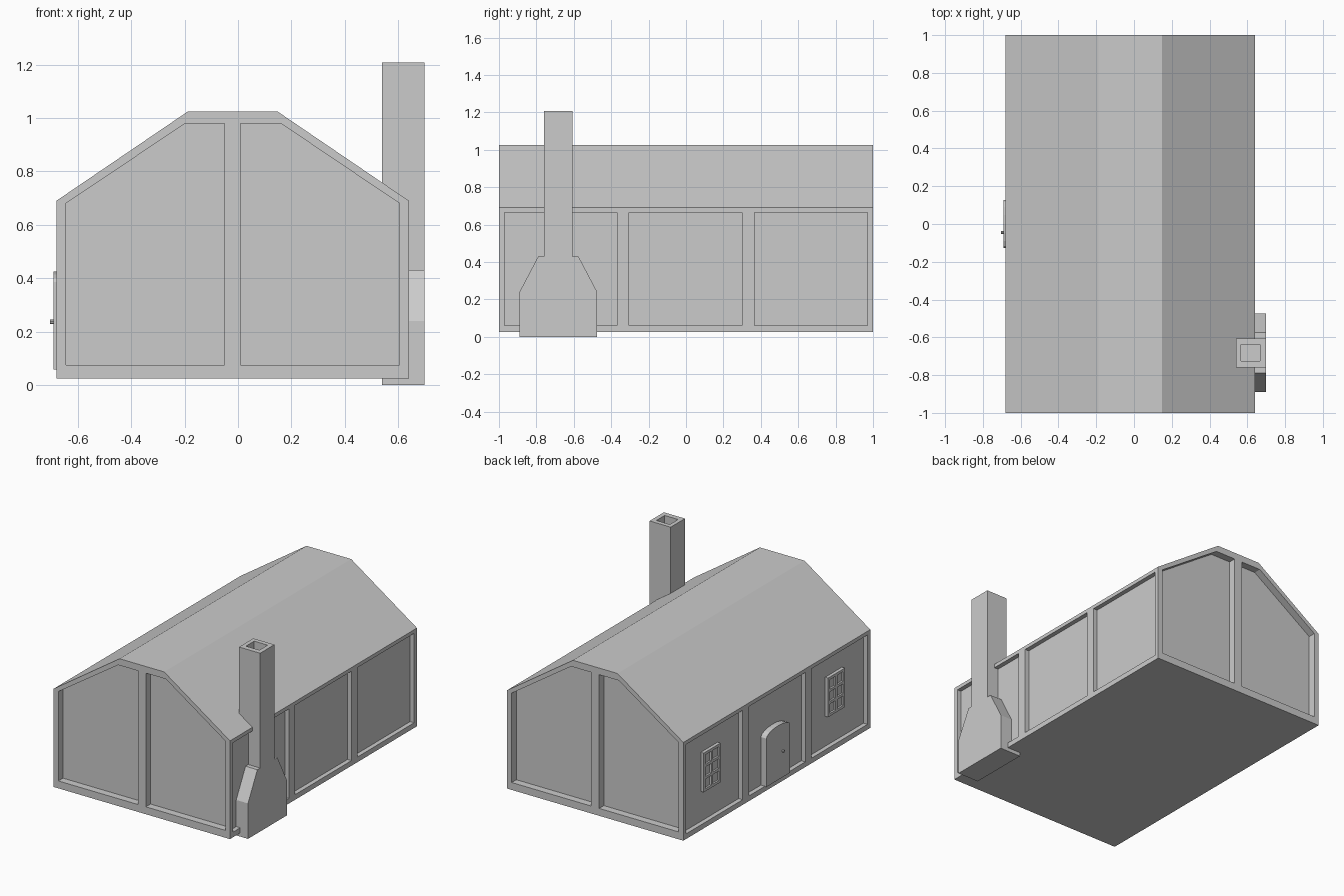
import bpy, bmesh, math
from mathutils import Vector

if "Cube" in bpy.data.objects:
    bpy.data.objects.remove(bpy.data.objects["Cube"])


def add_prism(bm, pts, axis, a, b):
    """Extrude a closed profile along an axis: 'y' profiles are (x,z), 'x' are (y,z), 'z' are (x,y)."""
    def place(p, t):
        return {'x': (t, p[0], p[1]), 'y': (p[0], t, p[1]), 'z': (p[0], p[1], t)}[axis]
    lo = [bm.verts.new(place(p, a)) for p in pts]
    hi = [bm.verts.new(place(p, b)) for p in pts]
    n = len(pts)
    faces = [bm.faces.new(lo), bm.faces.new(hi)]
    for i in range(n):
        j = (i + 1) % n
        faces.append(bm.faces.new((lo[i], lo[j], hi[j], hi[i])))
    bmesh.ops.recalc_face_normals(bm, faces=faces)


def rect(u0, u1, v0, v1):
    return [(u0, v0), (u1, v0), (u1, v1), (u0, v1)]


def make(name, prisms):
    bm = bmesh.new()
    for p in prisms:
        add_prism(bm, *p)
    me = bpy.data.meshes.new(name)
    bm.to_mesh(me)
    bm.free()
    ob = bpy.data.objects.new(name, me)
    bpy.context.collection.objects.link(ob)
    return ob


def cut(ob, prisms):
    """Subtract prisms from an object and discard the cutter."""
    cutter = make("cutter", prisms)
    cutter.hide_render = True
    mod = ob.modifiers.new("cut", 'BOOLEAN')
    mod.operation = 'DIFFERENCE'
    mod.solver = 'EXACT'
    mod.object = cutter
    bpy.context.view_layer.objects.active = ob
    bpy.ops.object.modifier_apply(modifier=mod.name)
    bpy.data.objects.remove(cutter)


# House body with clipped roof ridge
XL, XR = -0.68, 0.64
house = make("house_body", [([(XL, 0.025), (XR, 0.025), (XR, 0.69), (0.147, 1.025),
                              (-0.187, 1.025), (XL, 0.69)], 'y', -1, 1)])

# Recessed wall panels between the timber frame
gable_left = [(-0.645, 0.075), (-0.05, 0.075), (-0.05, 0.98), (-0.197, 0.98), (-0.645, 0.68)]
gable_right = [(0.01, 0.075), (0.605, 0.075), (0.605, 0.68), (0.16, 0.98), (0.01, 0.98)]
panels = []
for prof in (gable_left, gable_right):
    panels.append((prof, 'y', -1.1, -0.95))
    panels.append((prof, 'y', 0.95, 1.1))
for y0, y1 in ((-0.97, -0.37), (-0.305, 0.30), (0.365, 0.97)):
    panels.append((rect(y0, y1, 0.06, 0.665), 'x', XR - 0.03, XR + 0.1))
    panels.append((rect(y0, y1, 0.06, 0.665), 'x', XL - 0.1, XL + 0.03))
cut(house, panels)

# Fireplace base with sloped shoulders
make("fireplace_base", [([(-0.89, 0), (-0.475, 0), (-0.475, 0.24), (-0.575, 0.43),
                          (-0.79, 0.43), (-0.89, 0.24)], 'x', 0.54, 0.698)])

# Chimney stack with flue opening
stack = make("chimney_stack", [(rect(0.54, 0.698, -0.76, -0.607), 'z', 0.3, 1.207)])
cut(stack, [(rect(0.567, 0.668, -0.725, -0.637), 'z', 1.1, 1.3)])

# Arched door
wall = XL + 0.035
half, spring, rise = 0.127, 0.385, 0.04
arch = [(half * math.cos(math.pi * i / 8), spring + rise * math.sin(math.pi * i / 8)) for i in range(9)]
make("door", [([(-half, 0.058), (half, 0.058)] + arch, 'x', -0.691, wall)])

# Door knob
bpy.ops.mesh.primitive_cylinder_add(vertices=8, radius=0.009, depth=0.016,
                                    location=(-0.697, -0.045, 0.237), rotation=(0, math.pi / 2, 0))
bpy.context.object.name = "door_knob"

# Windows: glass plate, frame and glazing bars (2 x 3 panes)
W, H, BAR = 0.18, 0.265, 0.018
for name, yc in (("window_back", 0.68), ("window_front", -0.65)):
    zc = 0.395
    parts = [(rect(yc - W / 2, yc + W / 2, zc - H / 2, zc + H / 2), 'x', wall - 0.015, wall)]
    for i in range(3):
        y = yc - W / 2 + i * (W - BAR) / 2
        parts.append((rect(y, y + BAR, zc - H / 2, zc + H / 2), 'x', -0.672, wall))
    for i in range(4):
        z = zc - H / 2 + i * (H - BAR) / 3
        parts.append((rect(yc - W / 2, yc + W / 2, z, z + BAR), 'x', -0.672, wall))
    make(name, parts)
